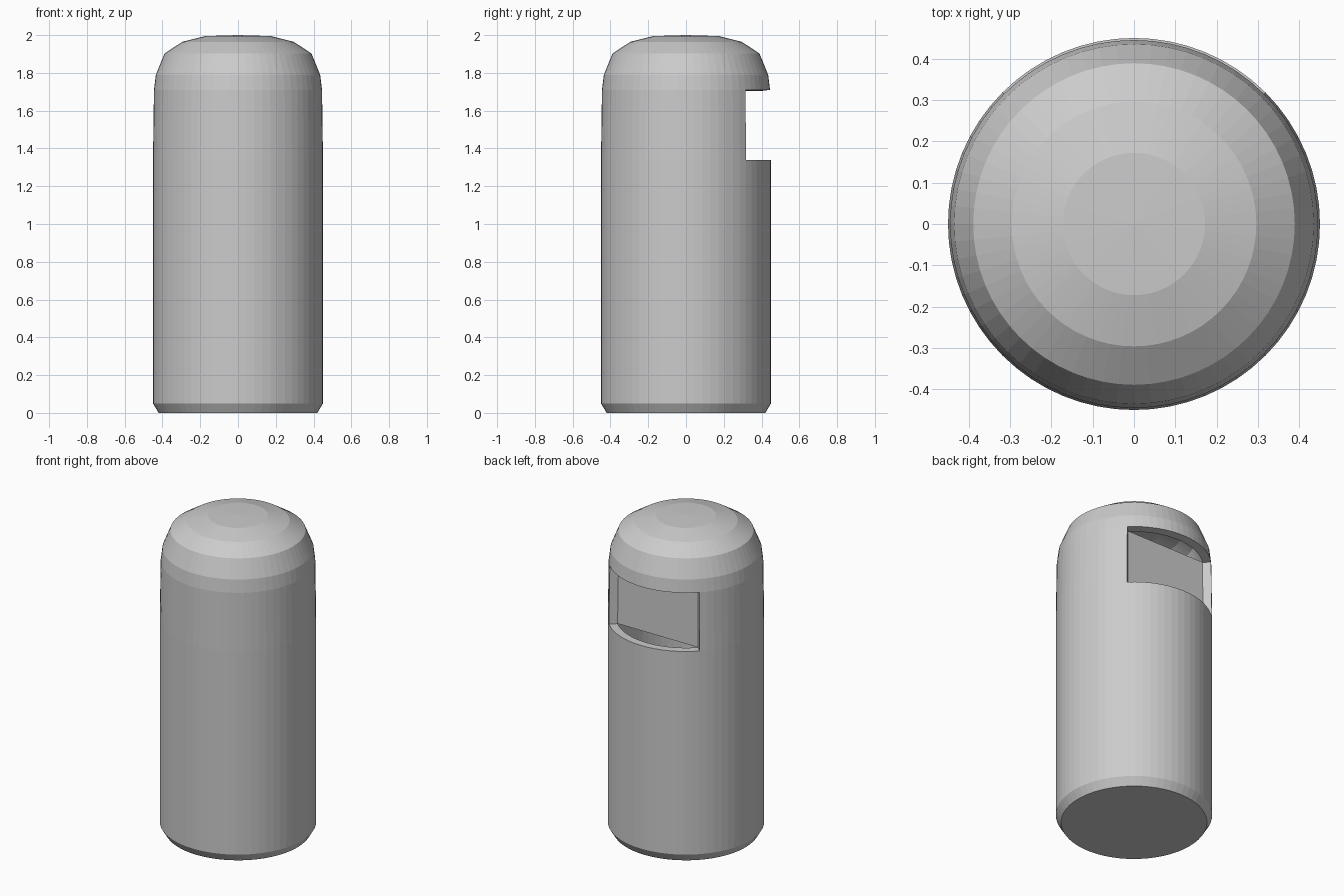
import bpy, bmesh
from math import pi, sin, cos

if "Cube" in bpy.data.objects:
    bpy.data.objects.remove(bpy.data.objects["Cube"])

SIDES = 64
WALL = 0.05
# (radius, height) outline from foot to crown
PROFILE = [(0.42, 0), (0.45, 0.05), (0.45, 1.34), (0.445, 1.71),
           (0.435, 1.79), (0.389, 1.903), (0.296, 1.964), (0.172, 1.995)]
WINDOW_ROW = 2          # outline segment that carries the opening


def make_object(name, bm):
    mesh = bpy.data.meshes.new(name)
    bm.to_mesh(mesh)
    bm.free()
    obj = bpy.data.objects.new(name, mesh)
    bpy.context.collection.objects.link(obj)
    return obj


# Hollow shell: lathed outline with a quarter-turn window facing +y
bm = bmesh.new()
rings = [[bm.verts.new((r * cos(2 * pi * i / SIDES), r * sin(2 * pi * i / SIDES), z))
          for i in range(SIDES)] for r, z in PROFILE]
for row, (low, high) in enumerate(zip(rings, rings[1:])):
    for i in range(SIDES):
        if row == WINDOW_ROW and SIDES // 8 <= i < 3 * SIDES // 8:
            continue
        j = (i + 1) % SIDES
        bm.faces.new((low[i], low[j], high[j], high[i]))
bm.faces.new(rings[0][::-1])
apex = bm.verts.new((0, 0, 2.0))
for i in range(SIDES):
    bm.faces.new((rings[-1][i], rings[-1][(i + 1) % SIDES], apex))
shell = make_object("shell", bm)
solid = shell.modifiers.new("wall", 'SOLIDIFY')
solid.thickness = WALL
solid.offset = -1
solid.use_even_offset = True

# Flat pane spanning the inner corners of the window
bm = bmesh.new()
corners = []
for (r, z), signs in zip(PROFILE[2:4], ((1, -1), (-1, 1))):
    d = (r - WALL) * cos(pi / 4)
    corners += [bm.verts.new((s * d, d, z)) for s in signs]
bm.faces.new(corners)
make_object("window_pane", bm)
